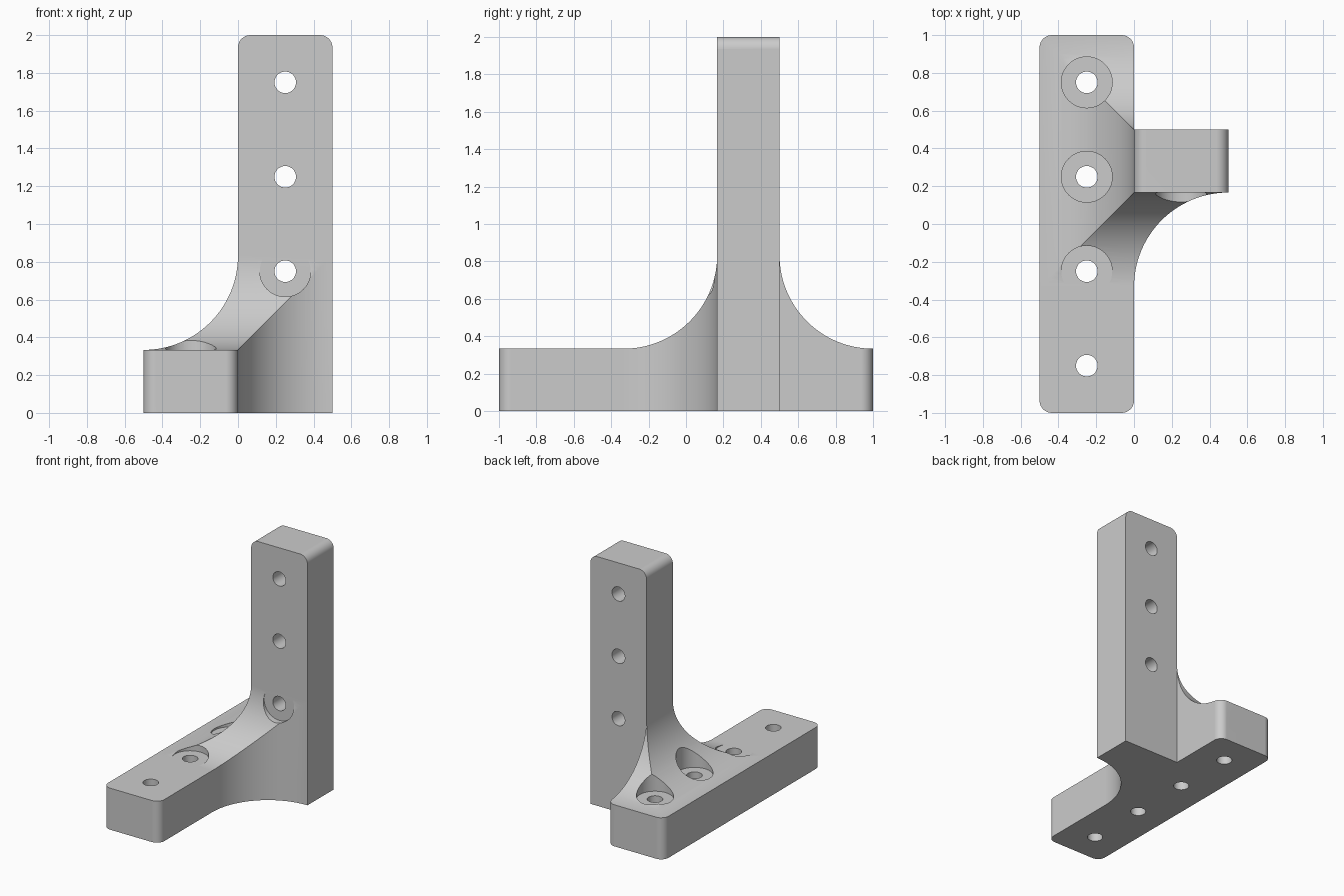
import bpy, bmesh, math

if "Cube" in bpy.data.objects:
    bpy.data.objects.remove(bpy.data.objects["Cube"], do_unlink=True)

THICK = 1 / 3        # height of the base bar
FRONT = 1 / 6        # front face of the post
BACK = 0.5           # back face of the post
FILLET = 0.5         # large concave fillets
ROUND = 0.065        # small rounded corners
BEND = THICK + FILLET


def arc(cx, cy, r, start, end, steps):
    pts = []
    for i in range(steps + 1):
        a = math.radians(start + (end - start) * i / steps)
        pts.append((round(cx + r * math.cos(a), 6), round(cy + r * math.sin(a), 6)))
    return pts


def prism(name, profile, plane, lo, hi):
    """Extrude a closed outline across the given plane."""
    place = {"front": lambda a, b, d: (a, d, b),
             "side": lambda a, b, d: (d, a, b),
             "top": lambda a, b, d: (a, b, d)}[plane]
    bm = bmesh.new()
    rings = [[bm.verts.new(place(a, b, d)) for a, b in profile] for d in (lo, hi)]
    n = len(profile)
    for ring in rings:
        bm.faces.new(ring)
    for i in range(n):
        j = (i + 1) % n
        bm.faces.new((rings[0][i], rings[0][j], rings[1][j], rings[1][i]))
    bmesh.ops.recalc_face_normals(bm, faces=bm.faces)
    mesh = bpy.data.meshes.new(name)
    bm.to_mesh(mesh)
    bm.free()
    obj = bpy.data.objects.new(name, mesh)
    bpy.context.collection.objects.link(obj)
    return obj


def select(obj):
    bpy.ops.object.select_all(action="DESELECT")
    obj.select_set(True)
    bpy.context.view_layer.objects.active = obj


def combine(obj, tool, operation):
    tool.hide_render = True
    mod = obj.modifiers.new("cut", "BOOLEAN")
    mod.operation, mod.solver, mod.object = operation, "EXACT", tool
    select(obj)
    bpy.ops.object.modifier_apply(modifier=mod.name)
    bpy.data.objects.remove(tool, do_unlink=True)


def drill(obj, a, b, r, plane, lo, hi):
    circle = arc(a, b, r, 0, 360, 48)[:-1]
    combine(obj, prism("drill", circle, plane, lo, hi), "DIFFERENCE")


# Outlines of the bracket along the three axes
front_outline = ([(-0.5, 0), (0.5, 0)]
                 + arc(0.5 - ROUND, 2 - ROUND, ROUND, 0, 90, 8)
                 + arc(ROUND, 2 - ROUND, ROUND, 90, 180, 8)
                 + arc(-0.5, BEND, FILLET, 0, -90, 32))
side_outline = ([(-1, 0), (1, 0)]
                + arc(1, BEND, FILLET, -90, -180, 32)
                + [(BACK, 2), (FRONT, 2)]
                + arc(FRONT - FILLET, BEND, FILLET, 0, -90, 32)
                + [(-1, THICK)])
top_outline = (arc(-0.5 + ROUND, -1 + ROUND, ROUND, 180, 270, 8)
               + arc(-ROUND, -1 + ROUND, ROUND, 270, 360, 8)
               + arc(0.5, FRONT - FILLET, FILLET, 180, 90, 32)
               + [(0.5, BACK), (0, BACK)]
               + arc(-ROUND, 1 - ROUND, ROUND, 0, 90, 8)
               + arc(-0.5 + ROUND, 1 - ROUND, ROUND, 90, 180, 8))

# Bracket body where the three outlines overlap
bracket = prism("bracket", front_outline, "front", -1.1, 1.1)
combine(bracket, prism("side_shape", side_outline, "side", -0.6, 0.6), "INTERSECT")
combine(bracket, prism("top_shape", top_outline, "top", -0.1, 2.1), "INTERSECT")

# Screw head seats cut into the fillets
HOLE, SEAT, GAP = 0.057, 0.135, 0.0005
for y in (-0.25, 0.25, 0.75):
    drill(bracket, -0.25, y, SEAT, "top", THICK + GAP, 1.5)
drill(bracket, 0.25, 0.75, SEAT, "front", -1.2, FRONT - GAP)

# Screw holes through the base and the post
for y in (-0.75, -0.25, 0.25, 0.75):
    drill(bracket, -0.25, y, HOLE, "top", -0.1, 1)
for z in (0.75, 1.25, 1.75):
    drill(bracket, 0.25, z, HOLE, "front", -0.1, 0.6)

# Plain grey finish
grey = bpy.data.materials.new("light_grey")
grey.use_nodes = True
colour = (0.6, 0.6, 0.6, 1)
grey.diffuse_color = colour
grey.node_tree.nodes["Principled BSDF"].inputs["Base Color"].default_value = colour
bracket.data.materials.clear()
bracket.data.materials.append(grey)
for face in bracket.data.polygons:
    face.material_index = 0

# Smooth fillets with crisp edges
select(bracket)
bpy.ops.object.shade_smooth_by_angle(angle=math.radians(25))
weighted = bracket.modifiers.new("flat_normals", "WEIGHTED_NORMAL")
weighted.keep_sharp = True
